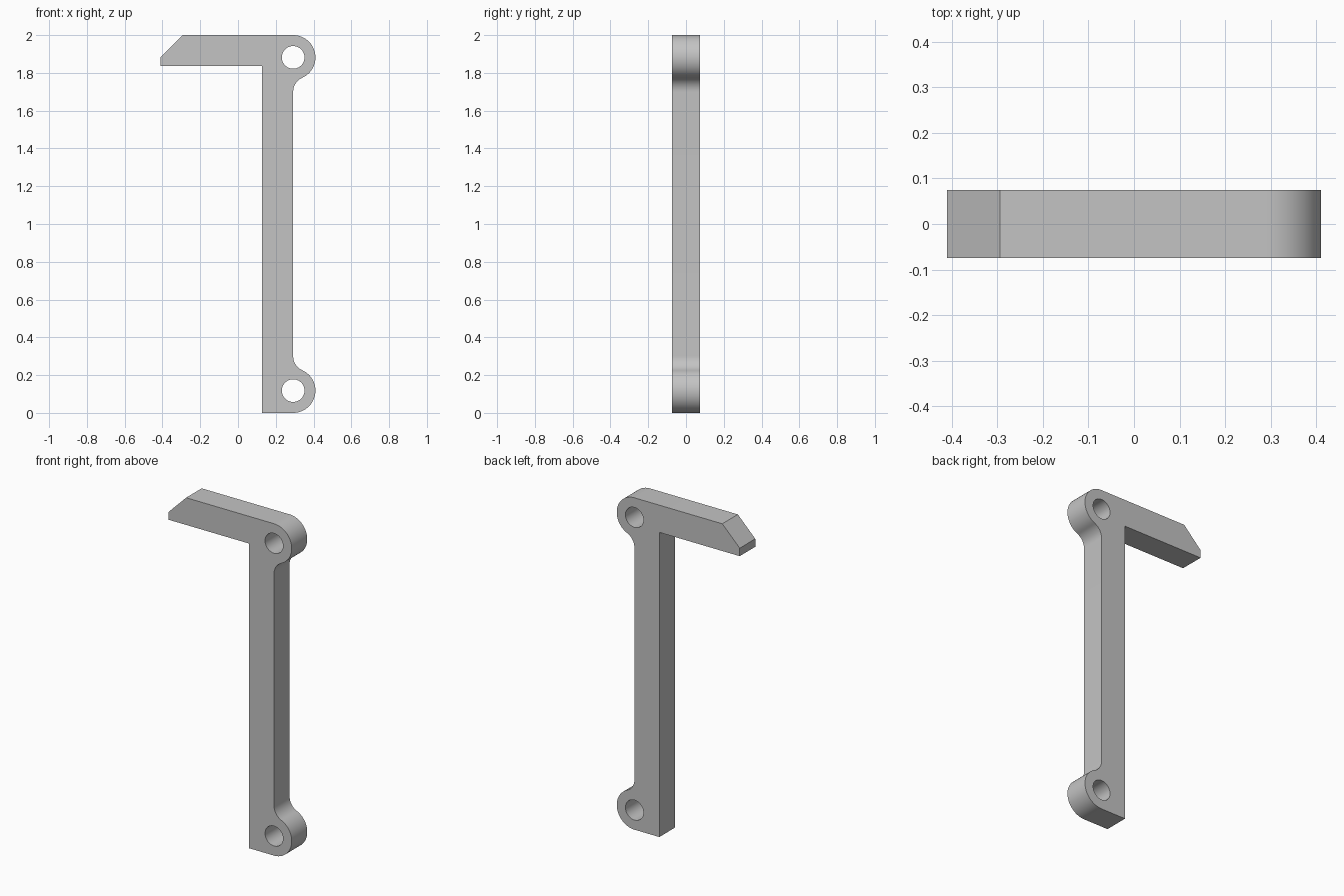
import bpy
import bmesh
from math import sin, cos, pi, atan2, sqrt

cube = bpy.data.objects.get("Cube")
if cube:
    bpy.data.objects.remove(cube, do_unlink=True)

HEIGHT = 2.0
THICKNESS = 0.148
POST_LEFT, POST_RIGHT = 0.126, 0.292
LUG_R, HOLE_R, FILLET_R = 0.118, 0.06, 0.083
ARM_TIP, ARM_BOTTOM, CHAMFER = -0.41, 1.836, 0.116


def arc(cx, cz, radius, start, end, steps):
    """Points along a circular arc in the x-z plane."""
    angles = [start + (end - start) * i / steps for i in range(steps + 1)]
    return [(cx + radius * cos(a), cz + radius * sin(a)) for a in angles]


def flip(points):
    """Mirror points top to bottom, keeping the winding direction."""
    return [(x, HEIGHT - z) for x, z in reversed(points)]


# Round lug blending into the post through a tangent fillet
rise = sqrt((LUG_R + FILLET_R) ** 2 - FILLET_R ** 2)
meet = atan2(rise, FILLET_R)
lug = arc(POST_RIGHT, LUG_R, LUG_R, -pi / 2, meet, 32)
fillet = arc(POST_RIGHT + FILLET_R, LUG_R + rise, FILLET_R, meet + pi, pi, 16)
lower_side = lug + fillet[1:]

# Whole outline: post, both lugs and the chamfered arm
outline = [(POST_LEFT, 0)] + lower_side + flip(lower_side) + [
    (ARM_TIP + CHAMFER, HEIGHT),
    (ARM_TIP, HEIGHT - CHAMFER),
    (ARM_TIP, ARM_BOTTOM),
    (POST_LEFT, ARM_BOTTOM),
]
lower_hole = arc(POST_RIGHT, LUG_R, HOLE_R, 0, 2 * pi, 48)[:-1]
loops = [outline, lower_hole, flip(lower_hole)]

# Flat plate with two pin holes
bm = bmesh.new()
edges = []
for loop in loops:
    verts = [bm.verts.new((x, 0, z)) for x, z in loop]
    edges += [bm.edges.new((a, b)) for a, b in zip(verts, verts[1:] + verts[:1])]
bmesh.ops.triangle_fill(bm, edges=edges, use_beauty=True, normal=(0, -1, 0))
bmesh.ops.recalc_face_normals(bm, faces=bm.faces)
mesh = bpy.data.meshes.new("bracket")
bm.to_mesh(mesh)
bm.free()

bracket = bpy.data.objects.new("bracket", mesh)
bpy.context.collection.objects.link(bracket)

# Grey material
grey = bpy.data.materials.new("grey")
grey.use_nodes = True
colour = (0.55, 0.55, 0.55, 1)
grey.diffuse_color = colour
grey.node_tree.nodes["Principled BSDF"].inputs["Base Color"].default_value = colour
mesh.materials.append(grey)

# Thickness, centred on the plate
bpy.ops.object.select_all(action="DESELECT")
bracket.select_set(True)
bpy.context.view_layer.objects.active = bracket
solid = bracket.modifiers.new("thickness", "SOLIDIFY")
solid.thickness = THICKNESS
solid.offset = 0
bpy.ops.object.modifier_apply(modifier=solid.name)
bpy.ops.object.shade_smooth_by_angle()
